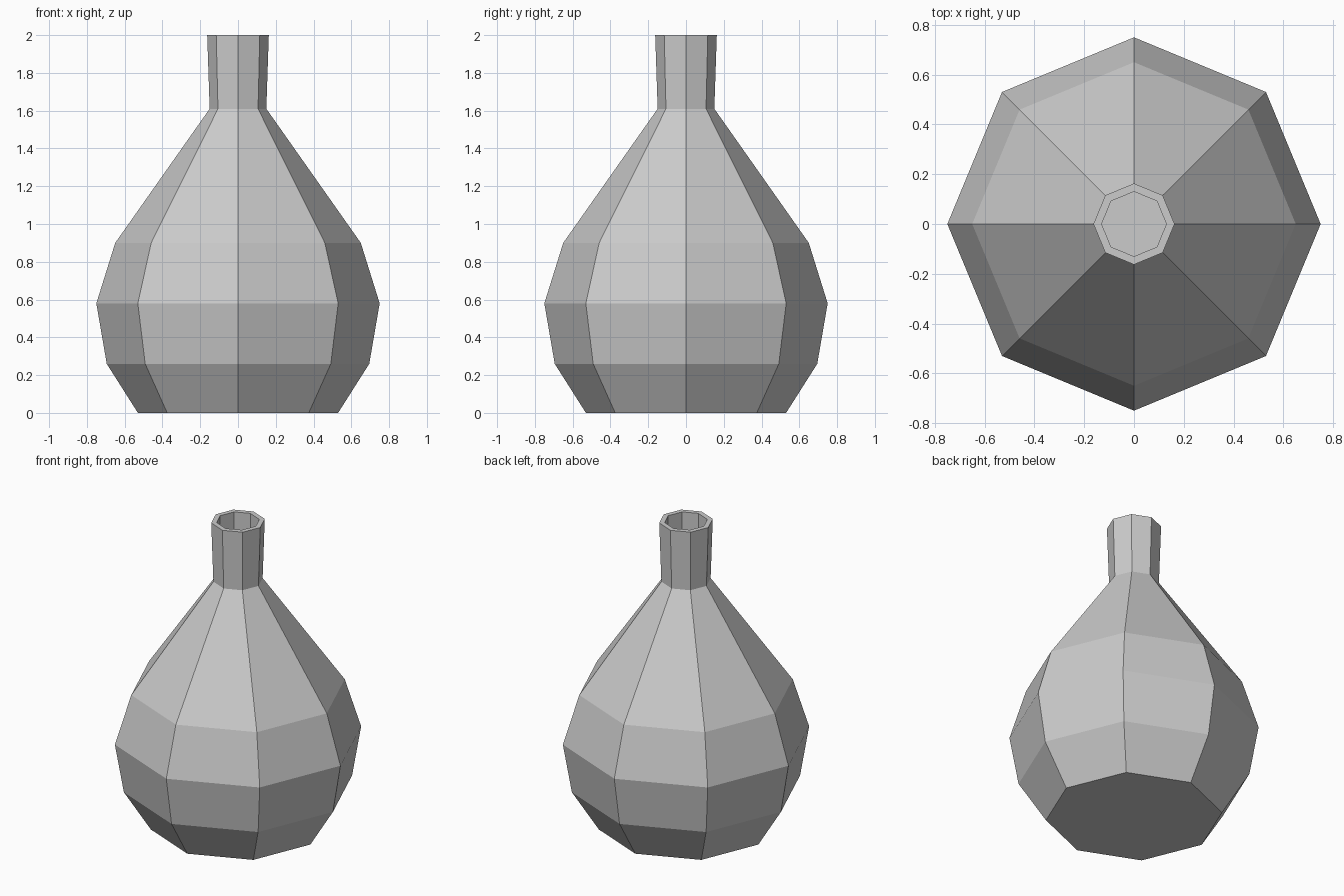
import bpy, bmesh
from math import cos, sin, pi

if "Cube" in bpy.data.objects:
    bpy.data.objects.remove(bpy.data.objects["Cube"])

SIDES = 8
# Flask profile (radius, height): base, belly, shoulder, neck, lip, straight bore
PROFILE = [(0.53, 0), (0.695, 0.26), (0.75, 0.58), (0.65, 0.9),
           (0.15, 1.61), (0.163, 2.0), (0.13, 2.0), (0.13, 1.62)]

bm = bmesh.new()
rings = [[bm.verts.new((r * cos(2 * pi * i / SIDES), r * sin(2 * pi * i / SIDES), z))
          for i in range(SIDES)] for r, z in PROFILE]

# Walls between neighbouring rings
for a, b in zip(rings, rings[1:]):
    for i in range(SIDES):
        j = (i + 1) % SIDES
        bm.faces.new((a[i], a[j], b[j], b[i]))

# Underside and the floor of the bore
bm.faces.new(rings[0][::-1])
bm.faces.new(rings[-1])
bmesh.ops.recalc_face_normals(bm, faces=bm.faces)

mesh = bpy.data.meshes.new("flask")
bm.to_mesh(mesh)
bm.free()
bpy.context.collection.objects.link(bpy.data.objects.new("flask", mesh))
